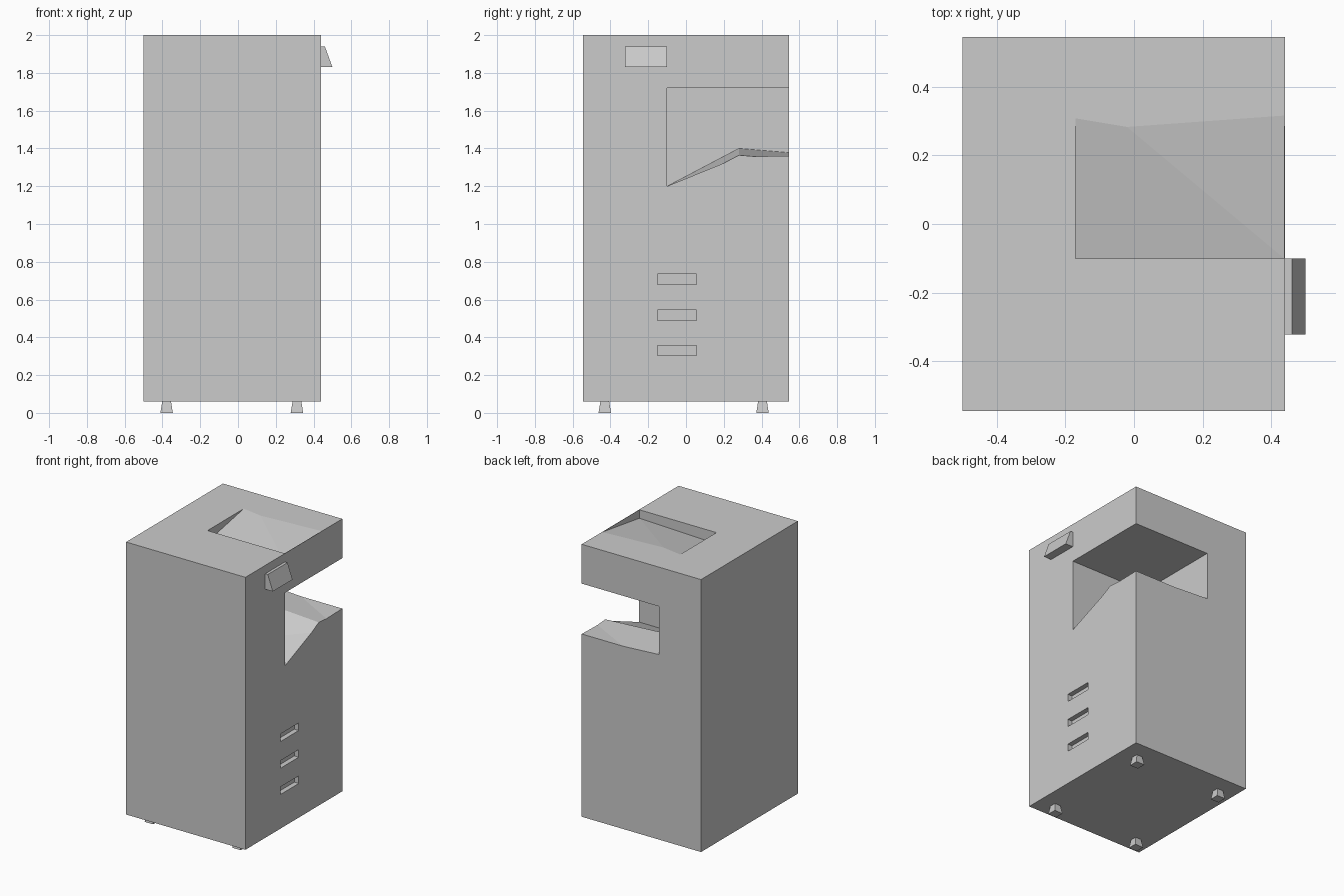
import bpy, bmesh

cube = bpy.data.objects.get("Cube")
if cube:
    bpy.data.objects.remove(cube, do_unlink=True)

grey = bpy.data.materials.new("light grey")
grey.use_nodes = True
grey.diffuse_color = (0.6, 0.6, 0.6, 1)
grey.node_tree.nodes["Principled BSDF"].inputs["Base Color"].default_value = (0.6, 0.6, 0.6, 1)


def loft(name, ring_a, ring_b):
    """Solid between two matching rings of points."""
    bm = bmesh.new()
    a = [bm.verts.new(p) for p in ring_a]
    b = [bm.verts.new(p) for p in ring_b]
    n = len(a)
    bm.faces.new(a)
    bm.faces.new(b[::-1])
    for i in range(n):
        j = (i + 1) % n
        bm.faces.new((a[j], a[i], b[i], b[j]))
    # Triangulate so tilted floors stay well defined
    bmesh.ops.triangulate(bm, faces=bm.faces[:])
    bmesh.ops.recalc_face_normals(bm, faces=bm.faces[:])
    mesh = bpy.data.meshes.new(name)
    bm.to_mesh(mesh)
    bm.free()
    mesh.materials.append(grey)
    obj = bpy.data.objects.new(name, mesh)
    bpy.context.collection.objects.link(obj)
    return obj


def rect(x0, x1, y0, y1, z):
    return [(x0, y0, z), (x1, y0, z), (x1, y1, z), (x0, y1, z)]


def box(name, x0, x1, y0, y1, z0, z1):
    return loft(name, rect(x0, x1, y0, y1, z0), rect(x0, x1, y0, y1, z1))


LEFT, RIGHT, HALF_DEPTH = -0.5, 0.44, 0.545
body = box("cabinet_body", LEFT, RIGHT, -HALF_DEPTH, HALF_DEPTH, 0.06, 2.0)


# Corner notch with a ramp running up to a flat shelf
def notch_ring(x, fold):
    profile = [(-0.1, 1.2), (0.28, fold), (0.7, 1.365), (0.7, 1.72), (-0.1, 1.72)]
    return [(x, y, z) for y, z in profile]


cutters = [loft("notch_cutter", notch_ring(-0.17, 1.4), notch_ring(0.6, 1.355))]


# Sloping tray in the top, slightly deeper toward the middle
def tray_ring(x, depth, back):
    slope = depth / (back + 0.1)
    return [(x, -0.1, 2 - depth), (x, back + 0.1, 2 + slope * 0.1), (x, -0.1, 2.1)]


cutters.append(loft("tray_cutter", tray_ring(-0.17, 0.08, 0.308), tray_ring(0.437, 0.06, 0.316)))

# Three vent slots
for z in (0.33, 0.517, 0.707):
    cutters.append(box("slot_cutter", 0.405, 0.6, -0.15, 0.055, z - 0.027, z + 0.027))

for cutter in cutters:
    cut = body.modifiers.new(cutter.name, "BOOLEAN")
    cut.operation = "DIFFERENCE"
    cut.solver = "EXACT"
    cut.object = cutter
    cutter.hide_render = True

# Apply the cuts and remove the cutters
bpy.context.view_layer.update()
result = bpy.data.meshes.new_from_object(body.evaluated_get(bpy.context.evaluated_depsgraph_get()))
body.modifiers.clear()
body.data = result
for cutter in cutters:
    bpy.data.objects.remove(cutter, do_unlink=True)

# Wedge handle on the side
wedge = [(RIGHT - 0.005, 1.83), (0.5, 1.83), (0.46, 1.94), (RIGHT - 0.005, 1.94)]
loft("side_handle", [(x, -0.322, z) for x, z in wedge], [(x, -0.1, z) for x, z in wedge])

# Four flared feet
for side, x in (("right", -0.378), ("left", 0.312)):
    for end, y in (("front", -0.43), ("back", 0.405)):
        loft(f"{end}_{side}_foot",
             rect(x - 0.033, x + 0.033, y - 0.033, y + 0.033, 0),
             rect(x - 0.023, x + 0.023, y - 0.023, y + 0.023, 0.062))
